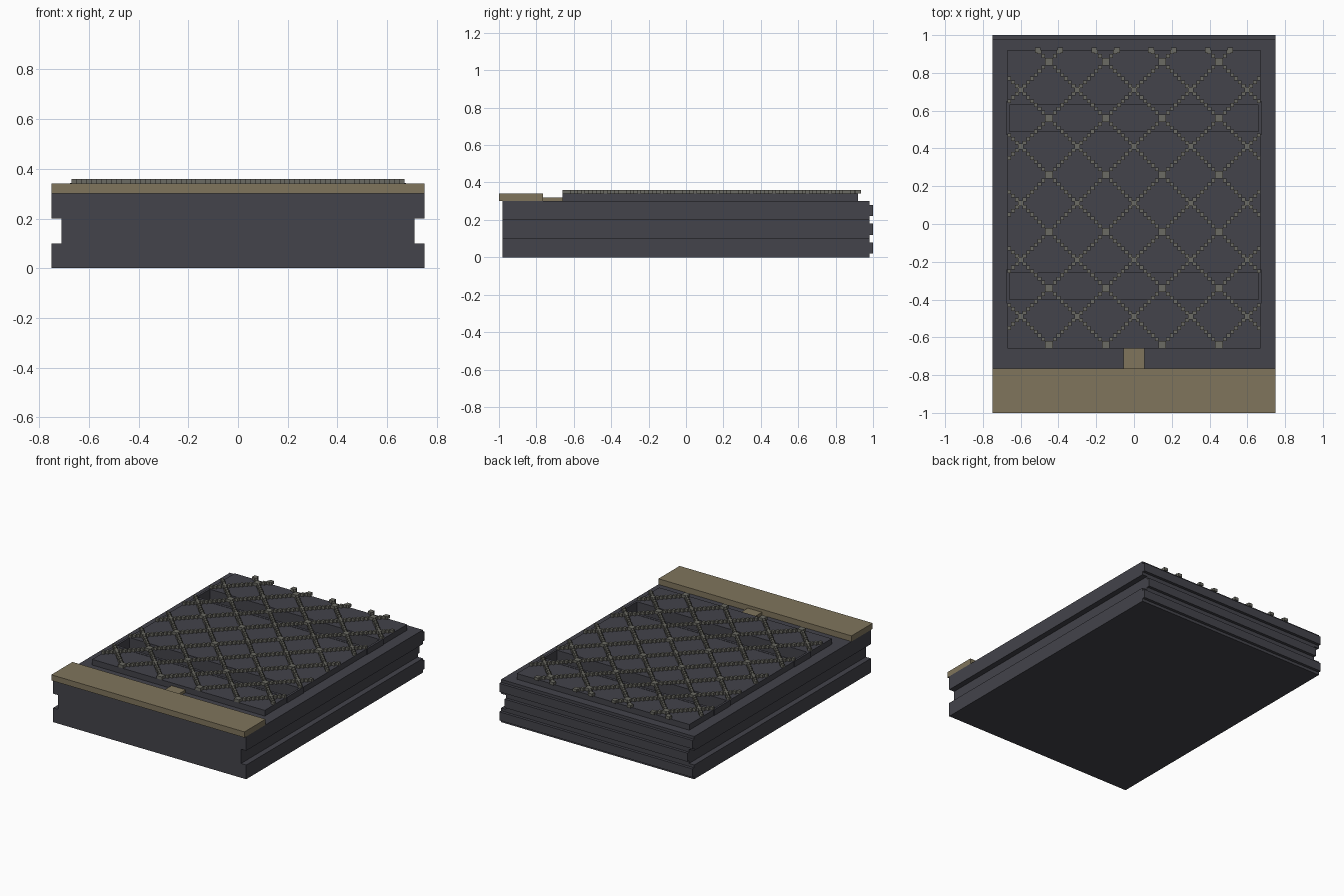
import bpy, bmesh
from mathutils import Matrix, Vector

if "Cube" in bpy.data.objects:
    bpy.data.objects.remove(bpy.data.objects["Cube"], do_unlink=True)


def material(name, rgb):
    mat = bpy.data.materials.new(name)
    mat.use_nodes = True
    mat.diffuse_color = (*rgb, 1)
    mat.node_tree.nodes["Principled BSDF"].inputs["Base Color"].default_value = (*rgb, 1)
    return mat


CHARCOAL = material("charcoal", (0.056, 0.056, 0.069))
TAN = material("tan", (0.215, 0.178, 0.107))
GREY = material("warm grey", (0.147, 0.145, 0.125))


def finish(name, bm, mat):
    bmesh.ops.recalc_face_normals(bm, faces=bm.faces)
    mesh = bpy.data.meshes.new(name)
    bm.to_mesh(mesh)
    bm.free()
    mesh.materials.append(mat)
    obj = bpy.data.objects.new(name, mesh)
    bpy.context.collection.objects.link(obj)
    return obj


def add_box(bm, x, y, z):
    """Box from (low, high) ranges on each axis."""
    lo, hi = Vector((x[0], y[0], z[0])), Vector((x[1], y[1], z[1]))
    place = Matrix.Translation((lo + hi) / 2) @ Matrix.Diagonal((*(hi - lo), 1))
    bmesh.ops.create_cube(bm, size=1, matrix=place)


def box(name, x, y, z, mat):
    bm = bmesh.new()
    add_box(bm, x, y, z)
    return finish(name, bm, mat)


def cut(obj, cutter):
    mod = obj.modifiers.new("pocket", "BOOLEAN")
    mod.operation = "DIFFERENCE"
    mod.solver = "EXACT"
    mod.object = cutter


# Body: grooved cross-section extruded from front to back
right = [(0.75, 0), (0.75, 0.1), (0.71, 0.1), (0.71, 0.2), (0.75, 0.2), (0.75, 0.3)]
outline = right + [(-x, z) for x, z in reversed(right)]
bm = bmesh.new()
face = bm.faces.new([bm.verts.new((x, -0.98, z)) for x, z in outline])
ext = bmesh.ops.extrude_face_region(bm, geom=[face], use_keep_orig=True)
moved = [v for v in ext["geom"] if isinstance(v, bmesh.types.BMVert)]
bmesh.ops.translate(bm, verts=moved, vec=(0, 1.96, 0))
body = finish("body", bm, CHARCOAL)

# Ribs across the back
for name, half, low in (("lower", 0.75, 0.02), ("middle", 0.71, 0.12), ("upper", 0.75, 0.22)):
    box(name + "_back_rib", (-half, half), (0.975, 1), (low, low + 0.06), CHARCOAL)

# Raised panel with two long pockets, each with a thin rim
panel = box("top_panel", (-0.67, 0.67), (-0.66, 0.92), (0.3, 0.34), CHARCOAL)
for name, mid in (("rear", 0.56), ("front", -0.33)):
    pocket = box(name + "_pocket_cutter", (-0.66, 0.66), (mid - 0.07, mid + 0.07), (0.25, 0.4), CHARCOAL)
    pocket.hide_render = True
    pocket.hide_viewport = True
    pocket.display_type = "WIRE"
    rim = box(name + "_pocket_rim", (-0.675, 0.675), (mid - 0.09, mid + 0.09), (0.301, 0.342), CHARCOAL)
    for part in (body, panel, rim):
        cut(part, pocket)

# Front ledge and its tab
box("front_ledge", (-0.75, 0.75), (-1, -0.765), (0.3, 0.34), TAN)
box("ledge_tab", (-0.055, 0.055), (-0.765, -0.66), (0.3, 0.32), TAN)

# Diagonal lattice of small blocks, on a whole-number grid of hundredths
PITCH, START = 30, 11
beads, knots = set(), set()
for i in range(-3, 4):
    for j in range(-3, 4):
        cx, cy = PITCH * i, START + PITCH * j
        knots.add((cx, cy))
        for k in range(0, PITCH, 2):
            beads.update({(cx + k, cy + k), (cx + k, cy - k)})
    knots.update({(PITCH * i - 9, 92), (PITCH * i + 9, 92)})


def on_panel(points):
    return sorted(p for p in points if abs(p[0]) <= 66 and -66 <= p[1] <= 92)


bm = bmesh.new()
for points, half in ((on_panel(beads - knots), 0.01), (on_panel(knots), 0.015)):
    for px, py in points:
        x, y = px / 100, py / 100
        add_box(bm, (x - half, x + half), (y - half, y + half), (0.34, 0.36))
finish("lattice", bm, GREY)
